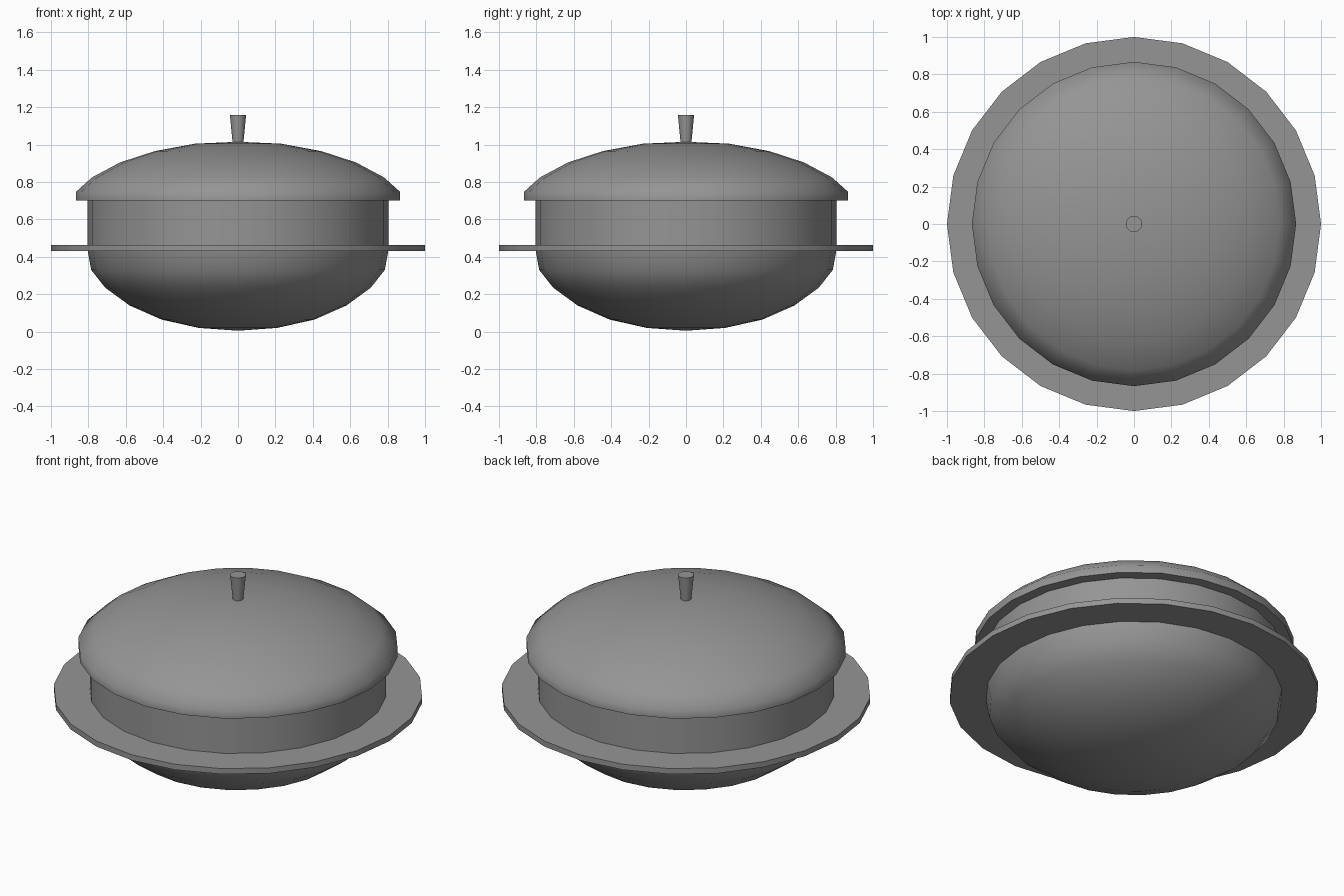
import bpy
import math

if "Cube" in bpy.data.objects:
    bpy.data.objects.remove(bpy.data.objects["Cube"], do_unlink=True)

SIDES = 24

metal = bpy.data.materials.new("cast grey")
metal.use_nodes = True
grey = (0.3, 0.3, 0.3, 1)
metal.diffuse_color = grey
metal.node_tree.nodes["Principled BSDF"].inputs["Base Color"].default_value = grey


def lathe(name, profile):
    """Turn (radius, height) points, listed bottom to top, around z."""
    verts, rings, faces = [], [], []
    for r, z in profile:
        start = len(verts)
        count = SIDES if r else 1
        for i in range(count):
            a = math.tau * i / SIDES
            verts.append((r * math.cos(a), r * math.sin(a), z))
        rings.append([start + i % count for i in range(SIDES)])
    for low, high in zip(rings, rings[1:]):
        for i in range(SIDES):
            j = (i + 1) % SIDES
            quad = [low[i], low[j], high[j], high[i]]
            faces.append(list(dict.fromkeys(quad)))
    mesh = bpy.data.meshes.new(name)
    mesh.from_pydata(verts, [], faces)
    mesh.materials.append(metal)
    obj = bpy.data.objects.new(name, mesh)
    bpy.context.collection.objects.link(obj)
    bpy.ops.object.select_all(action="DESELECT")
    obj.select_set(True)
    bpy.context.view_layer.objects.active = obj
    bpy.ops.object.shade_smooth_by_angle(angle=math.radians(60))
    return obj


# Rounded bowl below the flange
lathe("bowl", [(0, 0.005), (0.21, 0.02), (0.41, 0.065), (0.58, 0.14),
               (0.71, 0.235), (0.785, 0.33), (0.805, 0.44), (0, 0.44)])

# Straight wall between flange and lid
lathe("wall", [(0, 0.44), (0.805, 0.44), (0.805, 0.71), (0, 0.71)])

# Wide flat flange
lathe("flange", [(0.78, 0.43), (1, 0.43), (1, 0.463), (0.78, 0.463)])

# Domed lid with upright rim
lathe("lid", [(0, 0.7), (0.867, 0.7), (0.867, 0.747), (0.78, 0.825), (0.63, 0.905),
              (0.445, 0.965), (0.23, 1.005), (0, 1.015)])

# Tapered knob
lathe("knob", [(0, 1.0), (0.028, 1.0), (0.043, 1.157), (0, 1.157)])
